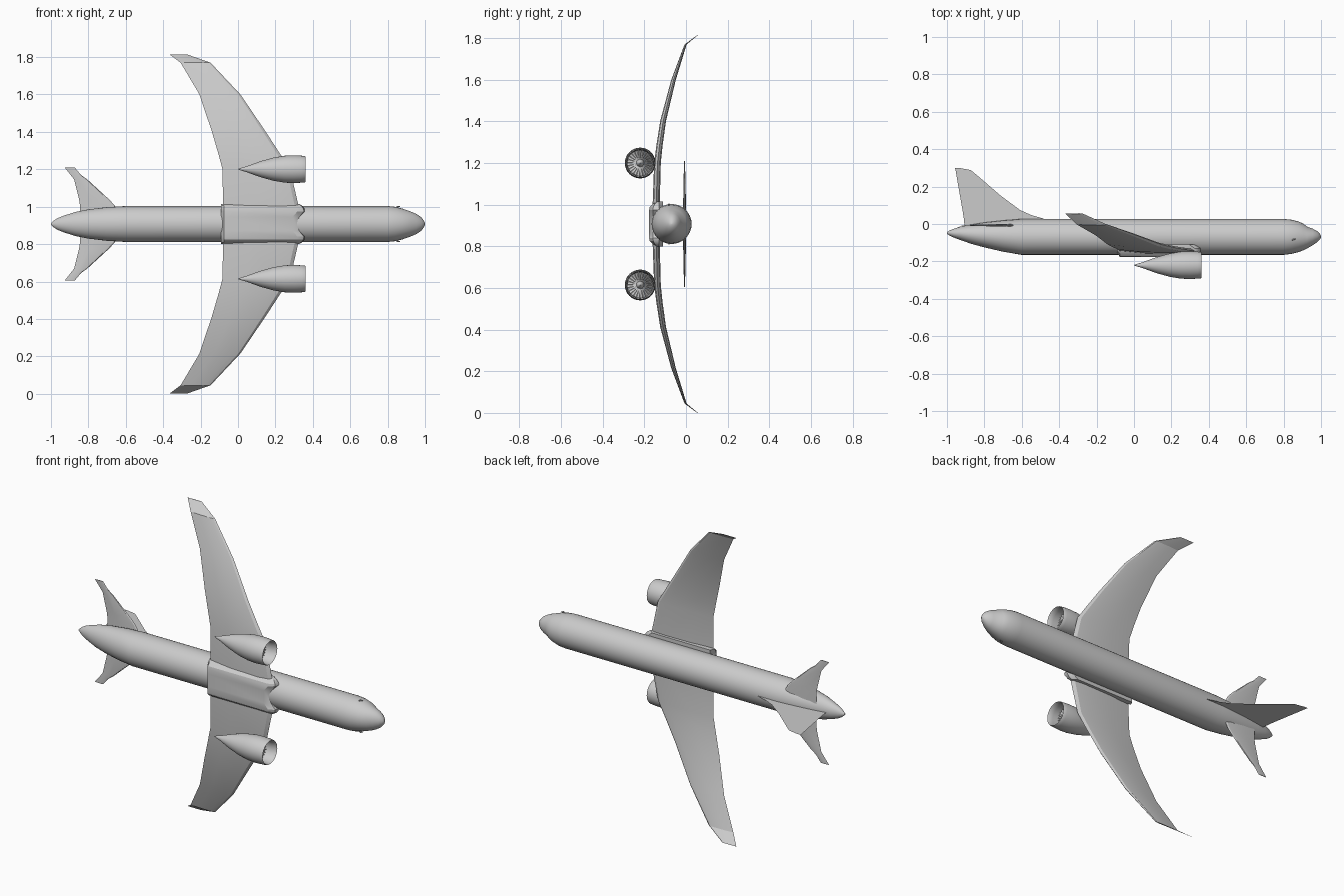
import bpy, bmesh, math
from mathutils import Vector

if "Cube" in bpy.data.objects:
    bpy.data.objects.remove(bpy.data.objects["Cube"])

ZC = 0.9075   # span centre height: the aircraft lies on its side, wings along z
grey = bpy.data.materials.new("light_grey")
grey.diffuse_color = (0.6, 0.6, 0.6, 1)
grey.use_nodes = True
grey.node_tree.nodes["Principled BSDF"].inputs["Base Color"].default_value = grey.diffuse_color


def loft(name, rings, angle=30):
    """Skin a list of equal-length closed rings and cap both ends."""
    bm = bmesh.new()
    vs = [[bm.verts.new(p) for p in r] for r in rings]
    n = len(rings[0])
    for a, b in zip(vs, vs[1:]):
        for i in range(n):
            j = (i + 1) % n
            bm.faces.new((a[i], a[j], b[j], b[i]))
    bm.faces.new(vs[0])
    bm.faces.new(vs[-1])
    bmesh.ops.remove_doubles(bm, verts=bm.verts, dist=1e-5)
    bmesh.ops.recalc_face_normals(bm, faces=bm.faces)
    me = bpy.data.meshes.new(name)
    bm.to_mesh(me)
    bm.free()
    me.materials.append(grey)
    ob = bpy.data.objects.new(name, me)
    bpy.context.collection.objects.link(ob)
    bpy.context.view_layer.objects.active = ob
    bpy.ops.object.select_all(action='DESELECT')
    ob.select_set(True)
    bpy.ops.object.shade_smooth_by_angle(angle=math.radians(angle))
    return ob


def ellipse(x, y, z, ry, rz, n=32):
    return [(x, y + ry * math.cos(math.tau * i / n), z + rz * math.sin(math.tau * i / n))
            for i in range(n)]


# Fuselage: x, top y, bottom y, half width
stations = [(-1.0, -.043, -.053, .005), (-.985, -.034, -.062, .018), (-.965, -.026, -.072, .031),
            (-.93, -.014, -.085, .045), (-.87, -.003, -.106, .064), (-.8, .008, -.125, .078),
            (-.7, .019, -.148, .090), (-.6, .027, -.165, .096), (.8, .027, -.165, .096),
            (.84, .023, -.160, .092), (.88, .013, -.150, .082), (.905, .002, -.141, .073),
            (.925, -.014, -.131, .066), (.955, -.025, -.114, .053), (.98, -.038, -.097, .036),
            (.994, -.052, -.083, .018), (1.0, -.066, -.072, .003)]
loft("fuselage", [ellipse(x, (t + b) / 2, ZC, (t - b) / 2, w) for x, t, b, w in stations], 40)


def foil(le, te, y, t, z):
    """Thin aerofoil section across a wing."""
    c = le - te
    pts = [(0, 0), (.35, -.4), (.8, -.5), (.95, -.35), (1, 0), (.95, .35), (.8, .5), (.35, .4)]
    return [(te + c * u, y + t * v, z) for u, v in pts]


# Main wings: span, leading x, trailing x, height y, thickness
wing = [(.0, .325, -.08, -.143, .034), (.10, .323, -.08, -.143, .034),
        (.293, .278, -.083, -.137, .032), (.372, .227, -.104, -.128, .030),
        (.495, .147, -.14, -.110, .028), (.6925, .013, -.206, -.060, .022),
        (.8625, -.147, -.307, -.002, .010), (.9075, -.275, -.367, .056, .003)]
# Tailplanes
tail = [(.03, -.62, -.845, -.007, .016), (.10, -.66, -.845, -.007, .014),
        (.1325, -.69, -.85, -.007, .012), (.2375, -.805, -.876, -.007, .008),
        (.2625, -.84, -.895, -.007, .006), (.3025, -.873, -.927, -.007, .003)]
for side, sg in (("upper", 1), ("lower", -1)):
    for name, secs in (("wing", wing), ("tailplane", tail)):
        loft(f"{side}_{name}", [foil(l, r, y, t, ZC + sg * s) for s, l, r, y, t in secs], 20)

# Fin: y, leading x, trailing x, thickness
fin = [(-.02, -.44, -.905, .034), (.03, -.487, -.91, .030), (.048, -.55, -.913, .026),
       (.075, -.61, -.917, .022), (.155, -.717, -.931, .015), (.24, -.815, -.946, .009),
       (.288, -.872, -.954, .004), (.30, -.935, -.957, .002)]
loft("fin", [[(x, y, ZC + dz) for x, _, dz in foil(l, r, 0, t, 0)] for y, l, r, t in fin], 20)

# Belly fairing with a scalloped front: span, front x, bottom y
half = [(.108, .325, -.138), (.098, .343, -.158), (.082, .355, -.174),
        (.068, .358, -.177), (.037, .332, -.177)]
prof = [(-s, f, b) for s, f, b in half] + [(s, f, b) for s, f, b in reversed(half)]
loft("belly_fairing", [[(-.08, -.11, ZC + s), (f - .03, -.11, ZC + s), (f, -.13, ZC + s),
                        (f - .005, (b - .14) / 2, ZC + s), (f - .04, b, ZC + s),
                        (-.075, b, ZC + s), (-.09, (b - .13) / 2, ZC + s)]
                       for s, f, b in prof], 30)

# Engines: nacelle, hollow intake, spinner and fan blades
nacelle = [(0, .001), (.02, .008), (.045, .015), (.085, .030), (.125, .044), (.19, .062),
           (.25, .072), (.30, .074), (.34, .072), (.358, .070), (.362, .068), (.358, .065),
           (.33, .062), (.285, .061), (.285, .020), (.30, .016), (.315, .009), (.325, .001)]
EY = -.22
for side, sg in (("upper", 1), ("lower", -1)):
    ez = ZC + sg * .293
    loft(side + "_engine", [ellipse(x, EY, ez, r, r) for x, r in nacelle], 35)
    me = bpy.data.meshes.new(side + "_fan_blades")
    verts, faces = [], []
    for k in range(24):
        for x, r, da in ((.288, .018, 0), (.296, .018, .3), (.298, .061, .2), (.288, .061, 0)):
            a = math.tau * k / 24 + da
            verts.append((x, EY + r * math.cos(a), ez + r * math.sin(a)))
        faces.append(tuple(range(4 * k, 4 * k + 4)))
    me.from_pydata(verts, [], faces)
    me.materials.append(grey)
    bpy.context.collection.objects.link(bpy.data.objects.new(side + "_fan_blades", me))
    # Nose probe on each side
    zp = ZC + sg * .088
    loft(side + "_probe", [ellipse(.845, -.085, zp, .003, .004, 8),
                           ellipse(.855, -.082, zp + sg * .006, .004, .004, 8),
                           ellipse(.866, -.078, zp + sg * .005, .002, .002, 8)])
